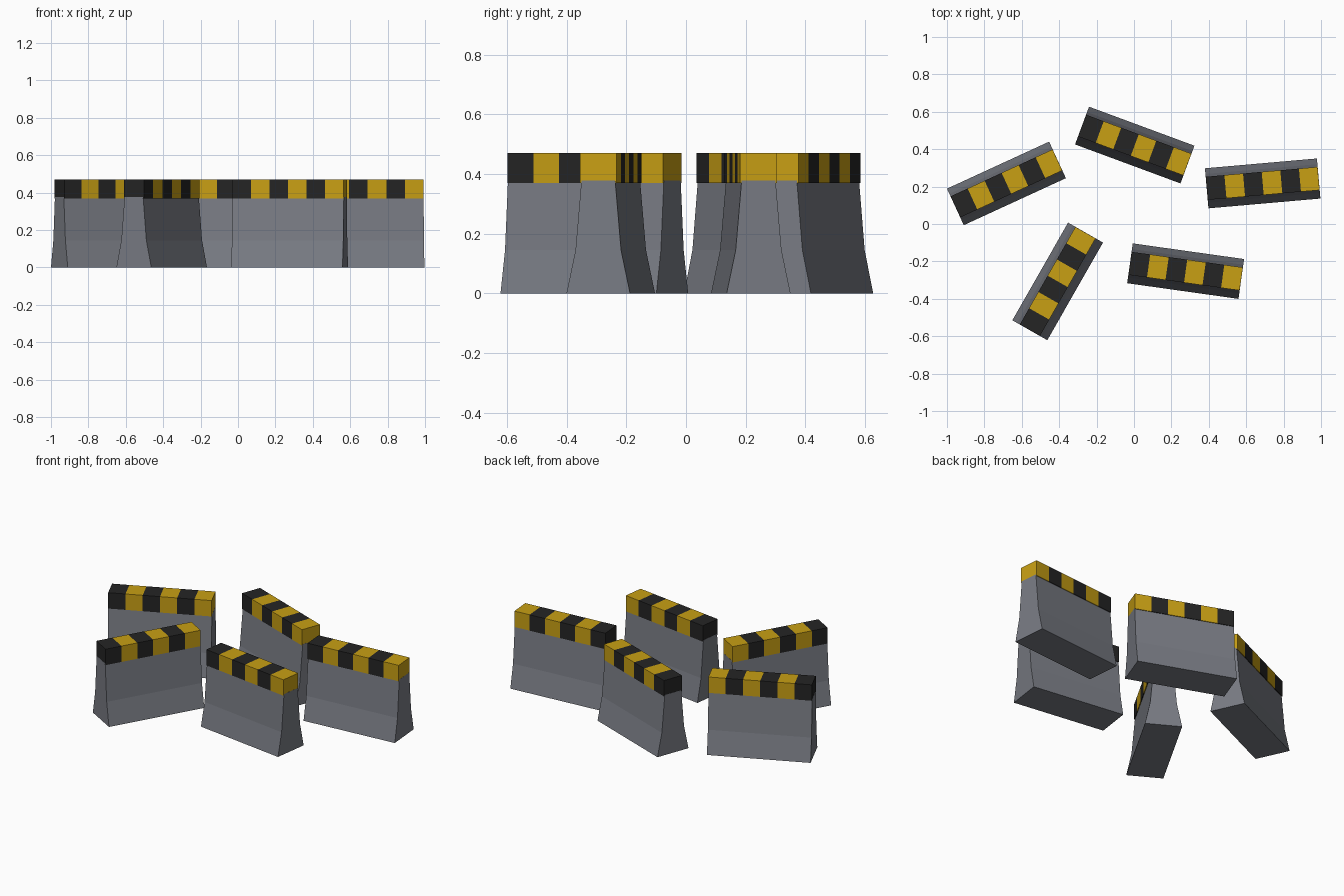
import bpy
import bmesh
from math import radians

cube = bpy.data.objects.get("Cube")
if cube:
    bpy.data.objects.remove(cube, do_unlink=True)


def make_material(name, rgb):
    mat = bpy.data.materials.new(name)
    mat.use_nodes = True
    color = (*rgb, 1.0)
    mat.diffuse_color = color
    mat.node_tree.nodes["Principled BSDF"].inputs["Base Color"].default_value = color
    return mat


concrete = make_material("concrete grey", (0.19, 0.20, 0.23))
black = make_material("stripe black", (0.018, 0.018, 0.018))
yellow = make_material("stripe yellow", (0.58, 0.35, 0.007))

LENGTH = 0.6
STRIPES = 6


def add_object(name, bm, materials, location, angle):
    bmesh.ops.recalc_face_normals(bm, faces=bm.faces)
    mesh = bpy.data.meshes.new(name)
    bm.to_mesh(mesh)
    bm.free()
    for mat in materials:
        mesh.materials.append(mat)
    obj = bpy.data.objects.new(name, mesh)
    obj.location = (*location, 0)
    obj.rotation_euler.z = radians(angle)
    bpy.context.collection.objects.link(obj)


# Flared concrete wall: mirrored profile pushed along the length
def wall_mesh():
    half = [(0.1075, 0), (0.077, 0.145), (0.057, 0.378)]
    profile = half + [(-y, z) for y, z in reversed(half)]
    wall_length = LENGTH + 0.001
    bm = bmesh.new()
    face = bm.faces.new([bm.verts.new((-wall_length / 2, y, z)) for y, z in profile])
    pushed = bmesh.ops.extrude_face_region(bm, geom=[face], use_keep_orig=True)
    verts = [v for v in pushed["geom"] if isinstance(v, bmesh.types.BMVert)]
    bmesh.ops.translate(bm, verts=verts, vec=(wall_length, 0, 0))
    return bm


# Warning cap: box cut into equal stripes of alternating colour
def cap_mesh():
    bm = bmesh.new()
    bmesh.ops.create_cube(bm, size=1)
    bmesh.ops.scale(bm, verts=bm.verts, vec=(LENGTH, 0.124, 0.1))
    bmesh.ops.translate(bm, verts=bm.verts, vec=(0, 0, 0.42))
    step = LENGTH / STRIPES
    for i in range(1, STRIPES):
        bmesh.ops.bisect_plane(bm, geom=bm.verts[:] + bm.edges[:] + bm.faces[:],
                               plane_co=(i * step - LENGTH / 2, 0, 0), plane_no=(1, 0, 0))
    for face in bm.faces:
        x = face.calc_center_median().x + LENGTH / 2
        stripe = min(int(x / step), STRIPES - 1)
        face.material_index = stripe % 2
    return bm


# Five barriers scattered in a loose ring: position and turn
barriers = {
    "right": ((0.688, 0.217), 5),
    "front_right": ((0.276, -0.252), -8),
    "back": ((0.004, 0.422), -20.3),
    "left": ((-0.682, 0.217), 24.7),
    "front_left": ((-0.408, -0.307), 60.3),
}
for place, (location, angle) in barriers.items():
    add_object(place + "_barrier_wall", wall_mesh(), [concrete], location, angle)
    add_object(place + "_barrier_cap", cap_mesh(), [black, yellow], location, angle)
